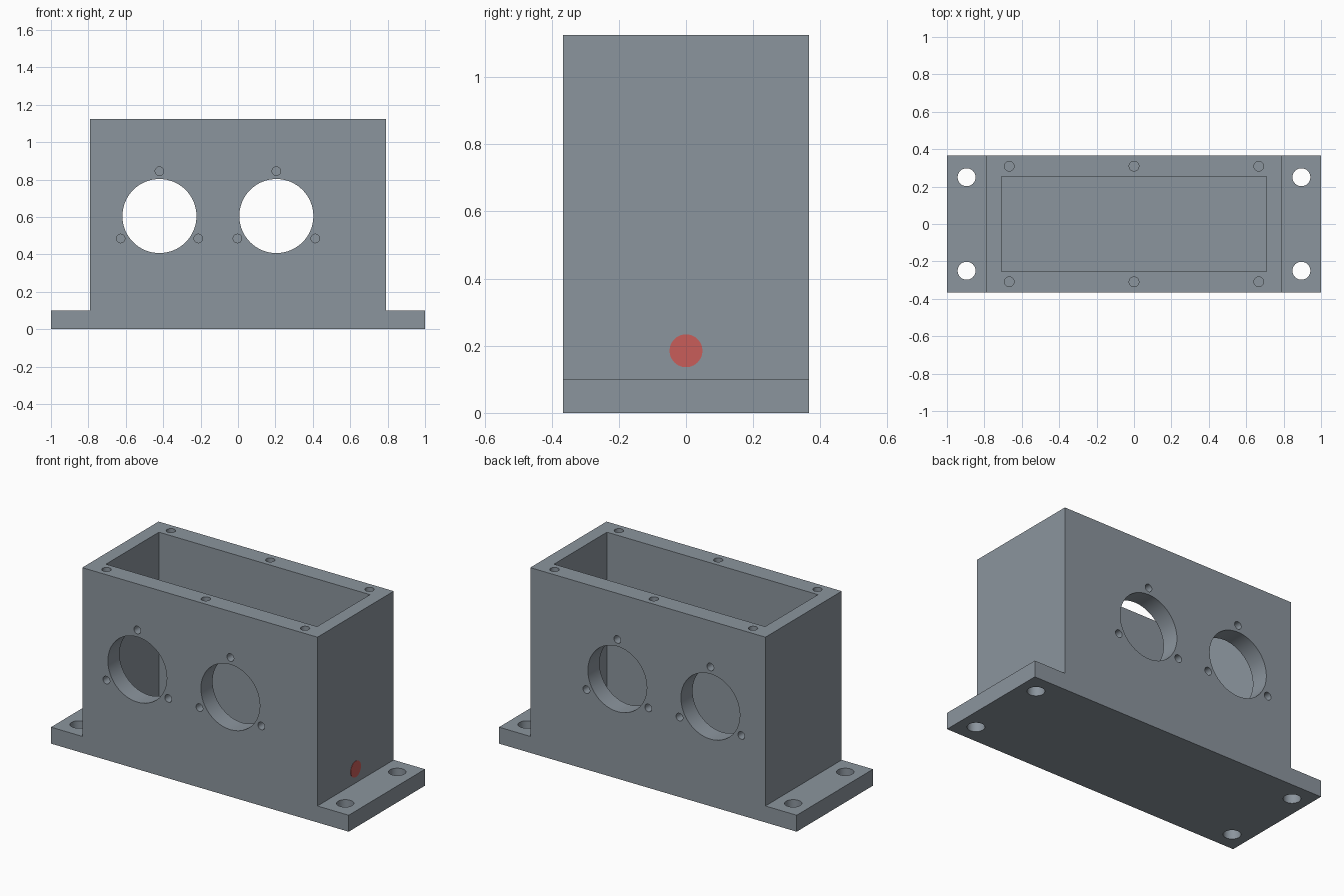
import bpy, bmesh, math
from mathutils import Matrix, Vector

if "Cube" in bpy.data.objects:
    bpy.data.objects.remove(bpy.data.objects["Cube"])

# Main dimensions
HX, HY, TOP = 0.79, 0.366, 1.125      # housing half sizes and height
BASE = 0.10                           # foot thickness
CX, CY, FLOOR = 0.709, 0.254, 0.10    # cavity half sizes and floor height
BORE_X, BORE_Z, BORE_R, BOLT_R = (-0.42, 0.205), 0.605, 0.198, 0.24


def material(name, rgb):
    m = bpy.data.materials.new(name)
    m.diffuse_color = (*rgb, 1)
    m.use_nodes = True
    m.node_tree.nodes["Principled BSDF"].inputs["Base Color"].default_value = m.diffuse_color
    return m


grey = material("blue grey metal", (0.26, 0.30, 0.34))
red = material("red plug", (0.58, 0.11, 0.10))


def make_object(name, bm, mat):
    bmesh.ops.recalc_face_normals(bm, faces=bm.faces)
    mesh = bpy.data.meshes.new(name)
    bm.to_mesh(mesh)
    bm.free()
    mesh.materials.append(mat)
    ob = bpy.data.objects.new(name, mesh)
    bpy.context.collection.objects.link(ob)
    return ob


def cylinder(bm, centre, radius, length, axis, sides=32):
    rot = Vector((0, 0, 1)).rotation_difference(Vector(axis)).to_matrix().to_4x4()
    bmesh.ops.create_cone(bm, cap_ends=True, segments=sides, radius1=radius,
                          radius2=radius, depth=length,
                          matrix=Matrix.Translation(centre) @ rot)


# Housing with feet: stepped profile extruded from front to back
bm = bmesh.new()
half = [(1, 0), (1, BASE), (HX, BASE), (HX, TOP)]
outline = half + [(-x, z) for x, z in reversed(half)]
face = bm.faces.new([bm.verts.new((x, -HY, z)) for x, z in outline])
ext = bmesh.ops.extrude_face_region(bm, geom=[face])
bmesh.ops.translate(bm, vec=(0, 2 * HY, 0),
                    verts=[v for v in ext["geom"] if isinstance(v, bmesh.types.BMVert)])
housing = make_object("housing", bm, grey)

# Cavity cutter, open at the top
bm = bmesh.new()
height = TOP + 0.1 - FLOOR
bmesh.ops.create_cube(bm, size=1, matrix=Matrix.Translation((0, 0, FLOOR + height / 2))
                      @ Matrix.Diagonal((2 * CX, 2 * CY, height, 1)))
cavity = make_object("cavity_cutter", bm, grey)

# Hole cutter
bm = bmesh.new()
for bx in BORE_X:
    # Bearing bores through both walls
    cylinder(bm, (bx, 0, BORE_Z), BORE_R, 1, (0, 1, 0), 64)
    # Blind bolt holes around each bore, front and back
    for a in (90, 210, 330):
        x = bx + BOLT_R * math.cos(math.radians(a))
        z = BORE_Z + BOLT_R * math.sin(math.radians(a))
        for s in (-1, 1):
            cylinder(bm, (x, s * HY, z), 0.023, 0.16, (0, 1, 0))
for s in (-1, 1):
    # Blind lid holes in the rim
    for x in (-0.667, 0, 0.667):
        cylinder(bm, (x, s * 0.309, TOP), 0.026, 0.2, (0, 0, 1))
    # Mounting holes through the feet
    for x in (-0.895, 0.895):
        cylinder(bm, (x, s * 0.25, BASE / 2), 0.048, 0.3, (0, 0, 1))
holes = make_object("hole_cutter", bm, grey)

# Cut the housing
for cutter in (cavity, holes):
    mod = housing.modifiers.new(cutter.name, "BOOLEAN")
    mod.operation, mod.solver, mod.object = "DIFFERENCE", "EXACT", cutter
bpy.context.view_layer.objects.active = housing
housing.select_set(True)
for mod in list(housing.modifiers):
    bpy.ops.object.modifier_apply(modifier=mod.name)
for cutter in (cavity, holes):
    bpy.data.objects.remove(cutter)
bpy.ops.object.shade_smooth_by_angle(angle=math.radians(30))

# Red drain plug on the right wall
bm = bmesh.new()
cylinder(bm, (HX, 0, 0.185), 0.049, 0.004, (1, 0, 0), 48)
make_object("drain_plug", bm, red)
